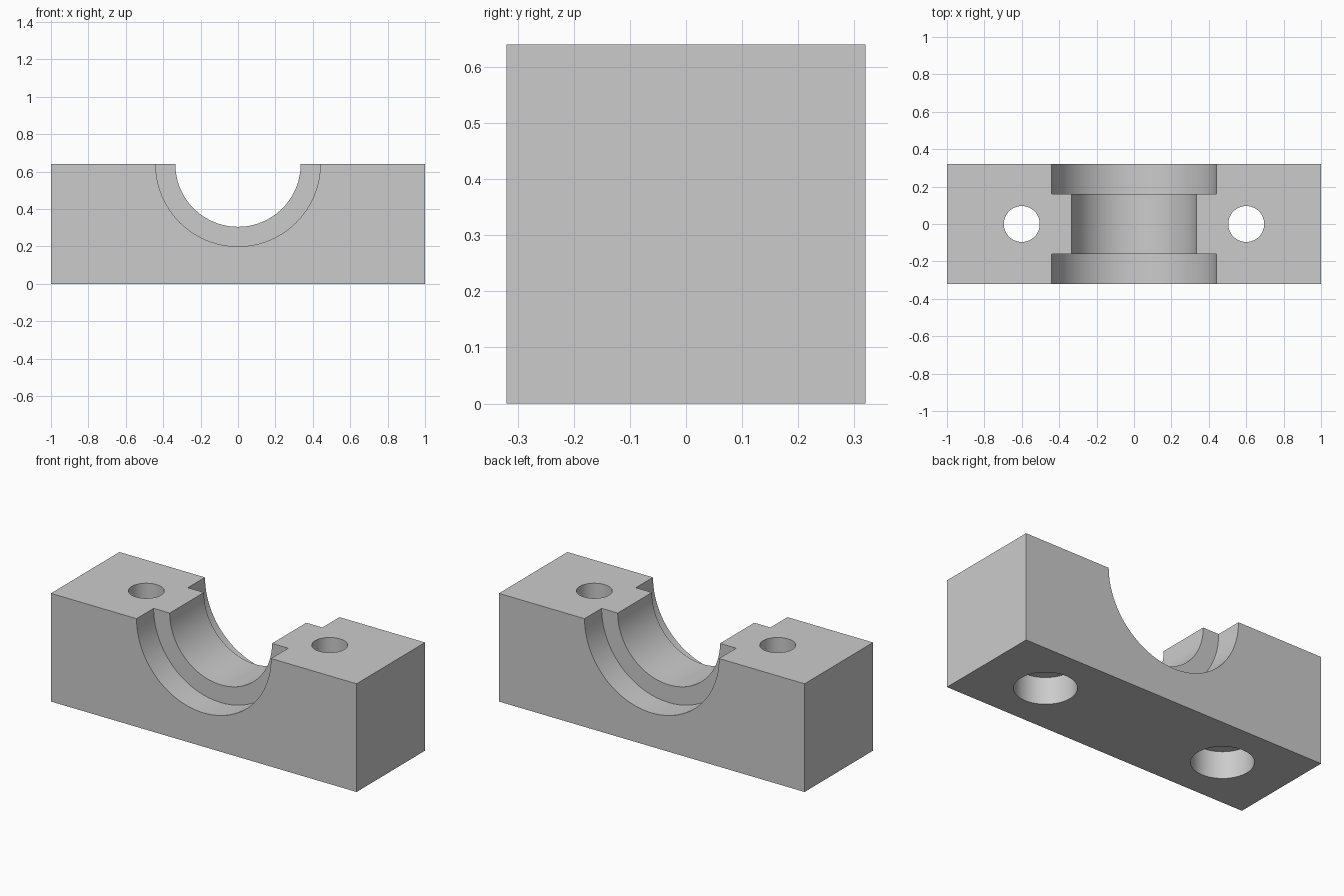
import bpy
from math import pi

LENGTH, DEPTH, HEIGHT = 2.0, 0.64, 0.64

old = bpy.data.objects.get("Cube")
if old:
    bpy.data.objects.remove(old, do_unlink=True)

grey = bpy.data.materials.new("plain grey")
grey.use_nodes = True
colour = (0.6, 0.6, 0.6, 1)
grey.diffuse_color = colour
grey.node_tree.nodes["Principled BSDF"].inputs["Base Color"].default_value = colour

# Solid block
bpy.ops.mesh.primitive_cube_add(size=1, location=(0, 0, HEIGHT / 2))
block = bpy.context.object
block.name = "bearing_block"
block.scale = (LENGTH, DEPTH, HEIGHT)
bpy.ops.object.transform_apply(location=True, rotation=False, scale=True)
block.data.materials.append(grey)


def cut_cylinder(name, radius, length, location, along_y=False):
    """Subtract a cylinder from the block, then discard the cutter."""
    bpy.ops.mesh.primitive_cylinder_add(
        vertices=96, radius=radius, depth=length, location=location,
        rotation=(pi / 2 if along_y else 0, 0, 0))
    cutter = bpy.context.object
    cutter.name = name
    cutter.hide_render = True
    cutter.data.materials.append(grey)
    mod = block.modifiers.new(name, 'BOOLEAN')
    mod.operation = 'DIFFERENCE'
    mod.solver = 'EXACT'
    mod.object = cutter
    bpy.ops.object.select_all(action='DESELECT')
    block.select_set(True)
    bpy.context.view_layer.objects.active = block
    bpy.ops.object.modifier_apply(modifier=name)
    bpy.data.objects.remove(cutter, do_unlink=True)


# Half-round saddle right through the block
cut_cylinder("saddle", 0.335, 1.0, (0, 0, HEIGHT), along_y=True)

for side in (-1, 1):
    # Wider recess at the front and back, leaving a central rib
    cut_cylinder("end_recess", 0.44, 0.4, (0, side * 0.36, HEIGHT), along_y=True)
    # Bolt hole with a wide counterbore underneath
    cut_cylinder("bolt_hole", 0.096, 1.0, (side * 0.6, 0, HEIGHT / 2))
    cut_cylinder("counterbore", 0.166, 0.32, (side * 0.6, 0, 0))

# Smooth bores, sharp edges
bpy.ops.object.shade_smooth_by_angle(angle=pi / 6)
